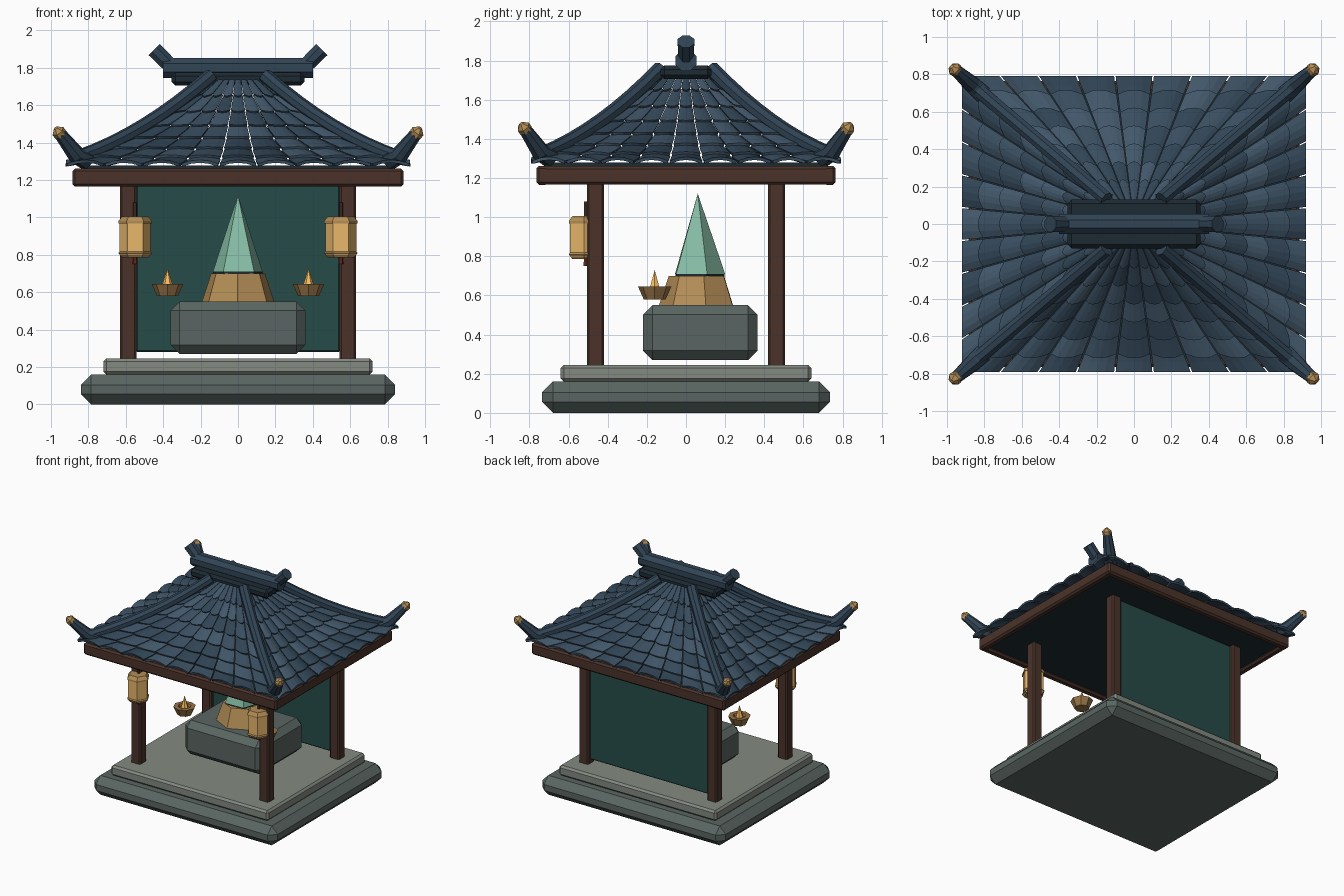
import bpy, bmesh, random
from math import cos, sin, pi, radians
from mathutils import Vector

if "Cube" in bpy.data.objects:
    bpy.data.objects.remove(bpy.data.objects["Cube"])

random.seed(4)


def mat(name, r, g, b):
    m = bpy.data.materials.new(name)
    m.diffuse_color = [(c / 255) ** 2.2 for c in (r, g, b)] + [1]
    m.use_nodes = True
    m.node_tree.nodes["Principled BSDF"].inputs["Base Color"].default_value = m.diffuse_color
    return m


WOOD = mat("dark_wood", 76, 54, 46)
STONE = mat("dark_stone", 90, 101, 98)
PALE = mat("pale_stone", 130, 136, 128)
PANEL = mat("teal_panel", 42, 76, 73)
GOLD = mat("gold", 178, 140, 86)
BRASS = mat("brass", 150, 115, 72)
JADE = mat("jade", 134, 188, 164)
GLOW = mat("lamp_glow", 232, 182, 106)
FLAME = mat("flame", 252, 190, 98)
RED = mat("red_cord", 110, 48, 36)
DARK = mat("dark_slate", 34, 46, 54)
SLATES = [mat("slate_%d" % i, 52 + 8 * i, 70 + 9 * i, 86 + 10 * i) for i in range(3)]


def finish(name, bm, mats):
    me = bpy.data.meshes.new(name)
    bm.to_mesh(me)
    bm.free()
    ob = bpy.data.objects.new(name, me)
    bpy.context.collection.objects.link(ob)
    for m in mats:
        me.materials.append(m)
    return ob


def box(name, x, y, z, m, bevel=0.01):
    """Chamfered box from (min, max) ranges."""
    bm = bmesh.new()
    bmesh.ops.create_cube(bm, size=1)
    for v in bm.verts:
        v.co = [r[0] if c < 0 else r[1] for c, r in zip(v.co, (x, y, z))]
    ob = finish(name, bm, [m])
    if bevel:
        mod = ob.modifiers.new("chamfer", "BEVEL")
        mod.width, mod.segments = bevel, 1
    return ob


def tube(name, pts, radii, sides, m, phase=0.0):
    """Faceted tube through points, one radius per point, closed ends."""
    pts = [Vector(p) for p in pts]
    bm = bmesh.new()
    rings = []
    for i, p in enumerate(pts):
        t = (pts[min(i + 1, len(pts) - 1)] - pts[max(i - 1, 0)]).normalized()
        if abs(t.z) > 0.99 or t.length < 0.5:
            a, b = Vector((1, 0, 0)), Vector((0, 1, 0))
        else:
            a = t.cross(Vector((0, 0, 1))).normalized()
            b = a.cross(t)
        ang = [phase + 2 * pi * k / sides for k in range(sides)]
        rings.append([bm.verts.new(p + (a * cos(q) + b * sin(q)) * radii[i]) for q in ang])
    for r0, r1 in zip(rings, rings[1:]):
        for k in range(sides):
            n = (k + 1) % sides
            bm.faces.new((r0[k], r0[n], r1[n], r1[k]))
    bm.faces.new(rings[0])
    bm.faces.new(rings[-1])
    bmesh.ops.remove_doubles(bm, verts=bm.verts, dist=1e-5)
    bmesh.ops.recalc_face_normals(bm, faces=bm.faces)
    return finish(name, bm, [m])


def turned(name, x, y, profile, sides, m, phase=0.0):
    """Upright faceted solid from (radius, z) pairs."""
    return tube(name, [(x, y, z) for r, z in profile], [r for r, z in profile], sides, m, phase)


# Stone plinth
box("lower_plinth", (-.84, .84), (-.735, .735), (0, .16), STONE, .055)
box("upper_plinth", (-.72, .72), (-.64, .64), (.16, .245), PALE, .016)

# Posts, eave beams, back panel, soffit
for sx, side in ((-1, "left"), (1, "right")):
    for sy, end in ((-1, "front"), (1, "back")):
        cx, cy = sx * .587, sy * .462
        box(f"{end}_{side}_post", (cx - .043, cx + .043), (cy - .043, cy + .043), (.235, 1.19), WOOD)
for s, a, b in ((-1, "front", "left"), (1, "back", "right")):
    box(a + "_beam", (-.885, .885), sorted((s * .765, s * .705)), (1.165, 1.262), WOOD, .014)
    box(b + "_beam", sorted((s * .884, s * .825)), (-.764, .764), (1.166, 1.261), WOOD, .014)
box("back_panel", (-.545, .545), (.445, .48), (.28, 1.18), PANEL, .008)
box("soffit", (-.84, .84), (-.72, .72), (1.185, 1.278), DARK, 0)

# Altar stone with jade spire on a gold foot
box("altar", (-.36, .36), (-.22, .365), (.27, .55), STONE, .048)
turned("spire_foot", 0, .06, [(.2, .545), (.148, .7)], 7, GOLD, radians(12))
turned("spire_collar", 0, .06, [(.138, .695), (.138, .715)], 5, DARK, radians(20))
turned("jade_spire", 0, .06, [(.14, .71), (0, 1.12)], 5, JADE, radians(20))

# Offering lamps and hanging lanterns
for s, side in ((-1, "left"), (1, "right")):
    x, y = s * .377, -.16
    turned(side + "_lamp_bowl", x, y, [(.056, .58), (.085, .645), (.05, .645), (.04, .63)], 8, BRASS)
    turned(side + "_lamp_flame", x, y, [(.03, .635), (0, .73)], 6, FLAME)
    x, y = s * .55, -.52
    turned(side + "_lantern_glow", x, y, [(.083, .8), (.083, .985)], 6, GLOW)
    turned(side + "_lantern_foot", x, y, [(.07, .785), (.09, .81), (.08, .822)], 6, GOLD)
    turned(side + "_lantern_cap", x, y, [(.09, .968), (.09, .98), (.07, 1.005)], 6, GOLD)
    turned(side + "_lantern_cord", x, y + .008, [(.011, 1.0), (.011, 1.08)], 6, WOOD)
    turned(side + "_lantern_tassel", x, y + .008, [(.014, .75), (.01, .79)], 6, RED)


# Curved hip roof: t runs from eave (0) to crown (1)
def roof(t):
    return .92 - .79 * t, .79 - .67 * t, 1.27 + .235 * (t + t * t)


ROWS, COLS, SEG = 7, 9, 4
bm = bmesh.new()
for axis in (0, 1):
    for sign in (-1, 1):
        for j in range(ROWS):
            for c in range(COLS):
                grid = []
                shade = random.randrange(3)
                for e in range(3):
                    row = []
                    for k in range(SEG + 1):
                        v = 2 * k / SEG - 1
                        arch = 1 - v * v
                        t = (j + e * .55) / ROWS
                        if e == 0 and j:
                            t -= .035 * arch          # rounded lower lip
                        rx, ry, z = roof(min(t, 1))
                        u = (2 * c + 1 + v * .96) / COLS - 1
                        z += .02 * arch * (1 - .65 * t) + .009 * (2 - e)
                        p = (u * rx, sign * ry, z) if axis == 0 else (sign * rx, u * ry, z)
                        row.append(bm.verts.new(p))
                    grid.append(row)
                for r0, r1 in zip(grid, grid[1:]):
                    for k in range(SEG):
                        f = bm.faces.new((r0[k], r0[k + 1], r1[k + 1], r1[k]))
                        f.material_index = shade
                        f.normal_update()
                        if f.normal.z < 0:
                            f.normal_flip()
tiles = finish("roof_tiles", bm, SLATES)
mod = tiles.modifiers.new("thickness", "SOLIDIFY")
mod.thickness, mod.offset = .016, -1

# Hip ridges with upturned ends and gold tips
for sx, a in ((-1, "left"), (1, "right")):
    for sy, b in ((-1, "front"), (1, "back")):
        n = f"{b}_{a}_"
        path = []
        for i in range(9):
            rx, ry, z = roof(.98 - .9 * i / 8)
            path.append((sx * rx, sy * ry, z + .03))
        tube(n + "hip_ridge", path, [.04] * 9, 8, SLATES[0], pi / 8)
        tube(n + "hip_horn", [(sx * .81, sy * .695, 1.305), (sx * .865, sy * .745, 1.335),
                              (sx * .952, sy * .822, 1.448)], [.052, .048, .034], 8, SLATES[0], pi / 8)
        tube(n + "horn_tip", [(sx * .948, sy * .818, 1.442), (sx * .963, sy * .831, 1.462),
                              (sx * .975, sy * .842, 1.478)], [.036, .036, .012], 6, GOLD)

# Crown block, main ridge and its raised ends
box("crown_block", (-.355, .355), (-.13, .13), (1.705, 1.775), DARK, .02)
tube("main_ridge", [(-.4, 0, 1.8), (.4, 0, 1.8)], [.058] * 2, 8, SLATES[0], pi / 8)
for s, a in ((-1, "left"), (1, "right")):
    tube(a + "_ridge_horn", [(s * .35, 0, 1.8), (s * .448, 0, 1.898)], [.043, .046], 8, SLATES[0], pi / 8)
